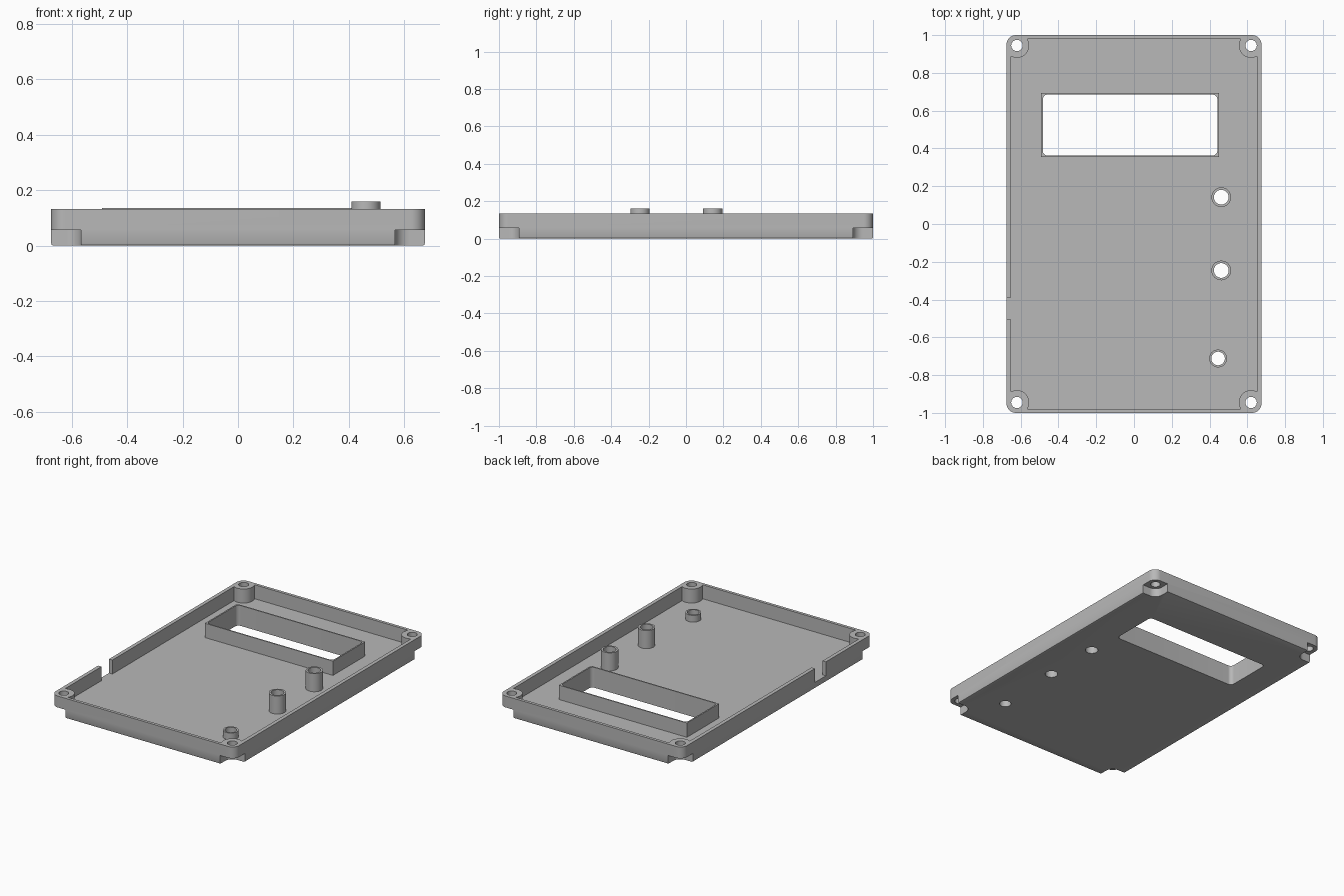
import bpy, bmesh, math
from math import cos, sin, radians

if "Cube" in bpy.data.objects:
    bpy.data.objects.remove(bpy.data.objects["Cube"])

HX, HY, TOP, FLOOR, LEDGE = 0.675, 1.0, 0.133, 0.04, 0.057
SX, SY = 0.62, 0.945            # screw positions

grey = bpy.data.materials.new("light_grey")
grey.diffuse_color = (0.48, 0.48, 0.48, 1)
grey.use_nodes = True
grey.node_tree.nodes["Principled BSDF"].inputs["Base Color"].default_value = grey.diffuse_color


def prism(name, pts, z0, z1):
    """Extrude a closed outline from z0 to z1."""
    bm = bmesh.new()
    face = bm.faces.new([bm.verts.new((x, y, z0)) for x, y in pts])
    ext = bmesh.ops.extrude_face_region(bm, geom=[face])["geom"]
    for v in ext:
        if isinstance(v, bmesh.types.BMVert):
            v.co.z = z1
    bmesh.ops.recalc_face_normals(bm, faces=bm.faces)
    me = bpy.data.meshes.new(name)
    bm.to_mesh(me)
    bm.free()
    me.materials.append(grey)
    ob = bpy.data.objects.new(name, me)
    bpy.context.collection.objects.link(ob)
    return ob


def arc(cx, cy, r, a0, a1, n=10):
    return [(cx + r * cos(radians(a0 + (a1 - a0) * i / n)),
             cy + r * sin(radians(a0 + (a1 - a0) * i / n))) for i in range(n + 1)]


def round_rect(x0, x1, y0, y1, r):
    return (arc(x1 - r, y1 - r, r, 0, 90) + arc(x0 + r, y1 - r, r, 90, 180)
            + arc(x0 + r, y0 + r, r, 180, 270) + arc(x1 - r, y0 + r, r, 270, 360))


def rect(x0, x1, y0, y1):
    return [(x0, y0), (x1, y0), (x1, y1), (x0, y1)]


def circle(cx, cy, r):
    return arc(cx, cy, r, 0, 360, 40)[:-1]


def combine(body, other, op):
    """Apply a boolean and discard the helper."""
    bpy.context.view_layer.objects.active = body
    m = body.modifiers.new("bool", 'BOOLEAN')
    m.operation, m.object, m.solver = op, other, 'EXACT'
    bpy.ops.object.modifier_apply(modifier=m.name)
    bpy.data.objects.remove(other)


# Outer block with rounded corners and a small bevel at the bottom edge
case = prism("case_lid", round_rect(-HX, HX, -HY, HY, 0.05), 0, TOP)
bm = bmesh.new()
bm.from_mesh(case.data)
low = [e for e in bm.edges if all(v.co.z < 1e-5 for v in e.verts)]
bmesh.ops.bevel(bm, geom=low, offset=0.008, segments=2, profile=0.5, affect='EDGES')
bm.to_mesh(case.data)
bm.free()

# Inner cavity, curving around the four screw posts
quarter = [(0.65, 0.0)] + arc(SX, SY, 0.065, -62.5, -212.6, 16)
q2 = [(-x, y) for x, y in reversed(quarter)]
q3 = [(-x, -y) for x, y in quarter]
q4 = [(x, -y) for x, y in reversed(quarter)]
outline = quarter + q2[:-1] + q3[1:] + q4[:-1]
combine(case, prism("cavity", outline, FLOOR, 0.3), 'DIFFERENCE')

# Screw holes and open pockets under each corner
for sx in (-1, 1):
    for sy in (-1, 1):
        pocket = arc(SX, SY, 0.053, 180, 270, 12) + [(0.8, SY - 0.053), (0.8, 1.1), (SX - 0.053, 1.1)]
        pocket = [(sx * x, sy * y) for x, y in pocket]
        combine(case, prism("pocket", pocket, -0.1, LEDGE), 'DIFFERENCE')
        combine(case, prism("screw_hole", circle(sx * SX, sy * SY, 0.03), -0.1, 0.3), 'DIFFERENCE')

# Display frame and its window
combine(case, prism("frame", rect(-0.492, 0.45, 0.355, 0.693), FLOOR - 0.015, 0.135), 'UNION')
combine(case, prism("window", round_rect(-0.483, 0.441, 0.363, 0.685, 0.025), -0.1, 0.3), 'DIFFERENCE')

# Button guide tubes: x, y, outer radius, hole radius, top height
for x, y, ro, ri, top in ((0.462, 0.142, 0.052, 0.039, 0.16),
                          (0.462, -0.246, 0.052, 0.039, 0.16),
                          (0.445, -0.712, 0.047, 0.036, 0.085)):
    combine(case, prism("tube", circle(x, y, ro), FLOOR - 0.015, top), 'UNION')
    combine(case, prism("tube_hole", circle(x, y, ri), -0.1, 0.3), 'DIFFERENCE')

# Cable notch in the left wall, level with the floor
combine(case, prism("notch", rect(-0.8, -0.64, -0.505, -0.39), FLOOR, 0.3), 'DIFFERENCE')

bpy.ops.object.select_all(action='DESELECT')
case.select_set(True)
bpy.context.view_layer.objects.active = case
bpy.ops.object.shade_smooth_by_angle(angle=radians(30))
